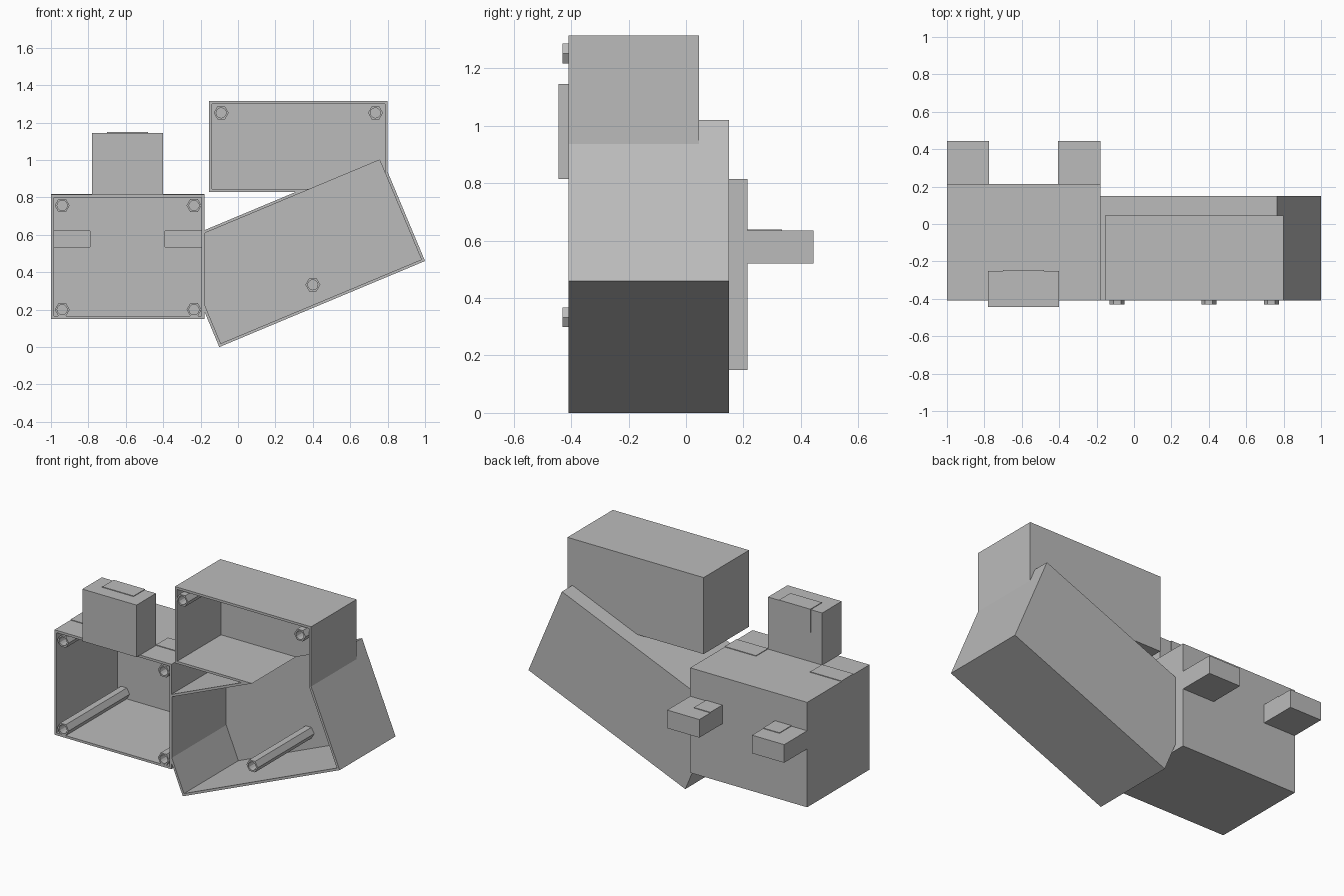
import bpy, bmesh, math
from mathutils import Vector

cube = bpy.data.objects.get("Cube")
if cube:
    bpy.data.objects.remove(cube, do_unlink=True)

grey = bpy.data.materials.new("light_grey")
grey.use_nodes = True
colour = (0.5, 0.5, 0.5, 1)
grey.diffuse_color = colour
grey.node_tree.nodes["Principled BSDF"].inputs["Base Color"].default_value = colour

FRONT, WALL = -0.41, 0.015


def prism(name, outline, y0, y1):
    """Solid with an (x, z) outline, running from y0 to y1."""
    bm = bmesh.new()
    face = bm.faces.new([bm.verts.new((x, y0, z)) for x, z in outline])
    ext = bmesh.ops.extrude_face_region(bm, geom=[face])["geom"]
    moved = [v for v in ext if isinstance(v, bmesh.types.BMVert)]
    bmesh.ops.translate(bm, verts=moved, vec=(0, y1 - y0, 0))
    bmesh.ops.recalc_face_normals(bm, faces=bm.faces)
    mesh = bpy.data.meshes.new(name)
    bm.to_mesh(mesh)
    bm.free()
    mesh.materials.append(grey)
    ob = bpy.data.objects.new(name, mesh)
    bpy.context.collection.objects.link(ob)
    return ob


def box(name, x0, x1, y0, y1, z0, z1):
    return prism(name, [(x0, z0), (x1, z0), (x1, z1), (x0, z1)], y0, y1)


def combine(ob, other, operation):
    """Apply a boolean and discard the second solid."""
    mod = ob.modifiers.new("combine", "BOOLEAN")
    mod.operation, mod.solver, mod.object = operation, "EXACT", other
    bpy.context.view_layer.update()
    result = bpy.data.meshes.new_from_object(
        ob.evaluated_get(bpy.context.evaluated_depsgraph_get()))
    ob.modifiers.clear()
    ob.data = result
    bpy.data.objects.remove(other, do_unlink=True)


def ring(x, z, radius, sides):
    return [(x + radius * math.cos(math.tau * i / sides),
             z + radius * math.sin(math.tau * i / sides)) for i in range(sides)]


def post(name, x, z, y0, y1):
    """Hollow hexagonal screw post."""
    ob = prism(name, ring(x, z, 0.04, 6), y0, y1)
    combine(ob, prism("bore", ring(x, z, 0.027, 12), y0 - 0.1, y1 - 0.02), "DIFFERENCE")


def tilted(inset, left):
    """Outline of the sloping case, cut off by a vertical left side."""
    foot, corner, top = Vector((-0.1, 0)), Vector((1, 0.46)), Vector((0.765, 1.02))
    along = (corner - foot).normalized()
    up = Vector((-along.y, along.x))
    foot = foot + (along + up) * inset
    corner = corner + (up - along) * inset
    top = top - (along + up) * inset
    upper = top - along * ((top.x - left) / along.x)
    lower = foot + up * ((left - foot.x) / up.x)
    return [tuple(p) for p in (foot, corner, top, upper, lower)]


# Square case with two hollow back pegs
case = box("square_case", -1, -0.18, FRONT, 0.215, 0.15, 0.815)
pegs = [(-1, -0.775), (-0.405, -0.18)]
for x0, x1 in pegs:
    combine(case, box("peg", x0, x1, 0.1, 0.445, 0.52, 0.635), "UNION")
combine(case, box("cavity", -1 + WALL, -0.18 - WALL, -0.6, 0.215 - WALL,
                  0.15 + WALL, 0.815 - WALL), "DIFFERENCE")
for x0, x1 in pegs:
    combine(case, box("peg_cavity", x0 + WALL, x1 - WALL, 0.1, 0.43, 0.535, 0.62), "DIFFERENCE")

# Sloping case and upper case, joined with a shared inside
body = prism("joined_cases", tilted(0, -0.18), FRONT, 0.15)
combine(body, box("upper", -0.155, 0.8, FRONT, 0.045, 0.83, 1.315), "UNION")
combine(body, prism("cavity", tilted(WALL, -0.177), -0.6, 0.15 - WALL), "DIFFERENCE")
combine(body, box("cavity", -0.155 + WALL, 0.8 - WALL, -0.6, 0.045 - WALL,
                  0.83 + WALL, 1.315 - WALL), "DIFFERENCE")

# Block on the square case
box("top_block", -0.78, -0.4, -0.445, -0.25, 0.815, 1.145)

# Thin raised pads
PAD = 0.004
box("block_top_pad", -0.7, -0.48, -0.36, -0.25 + PAD, 1.145, 1.145 + PAD)
box("block_back_pad", -0.7, -0.48, -0.25, -0.25 + PAD, 1.0, 1.145)
for side, x0, x1 in (("right", -1, -0.78), ("left", -0.4, -0.18)):
    box(side + "_case_pad", x0, x1, -0.25, -0.13, 0.815, 0.815 + PAD)
box("right_peg_pad", -0.89, -0.775, 0.215, 0.335, 0.635, 0.635 + PAD)
box("left_peg_pad", -0.405, -0.29, 0.215, 0.335, 0.635, 0.635 + PAD)

# Screw posts
for x, side in ((-0.94, "right"), (-0.235, "left")):
    for z, level in ((0.2, "lower"), (0.757, "upper")):
        post(f"case_post_{level}_{side}", x, z, FRONT, 0.205)
post("upper_post_right", -0.09, 1.252, -0.43, 0.035)
post("upper_post_left", 0.735, 1.252, -0.43, 0.035)
post("slope_post", 0.4, 0.333, -0.43, 0.14)
